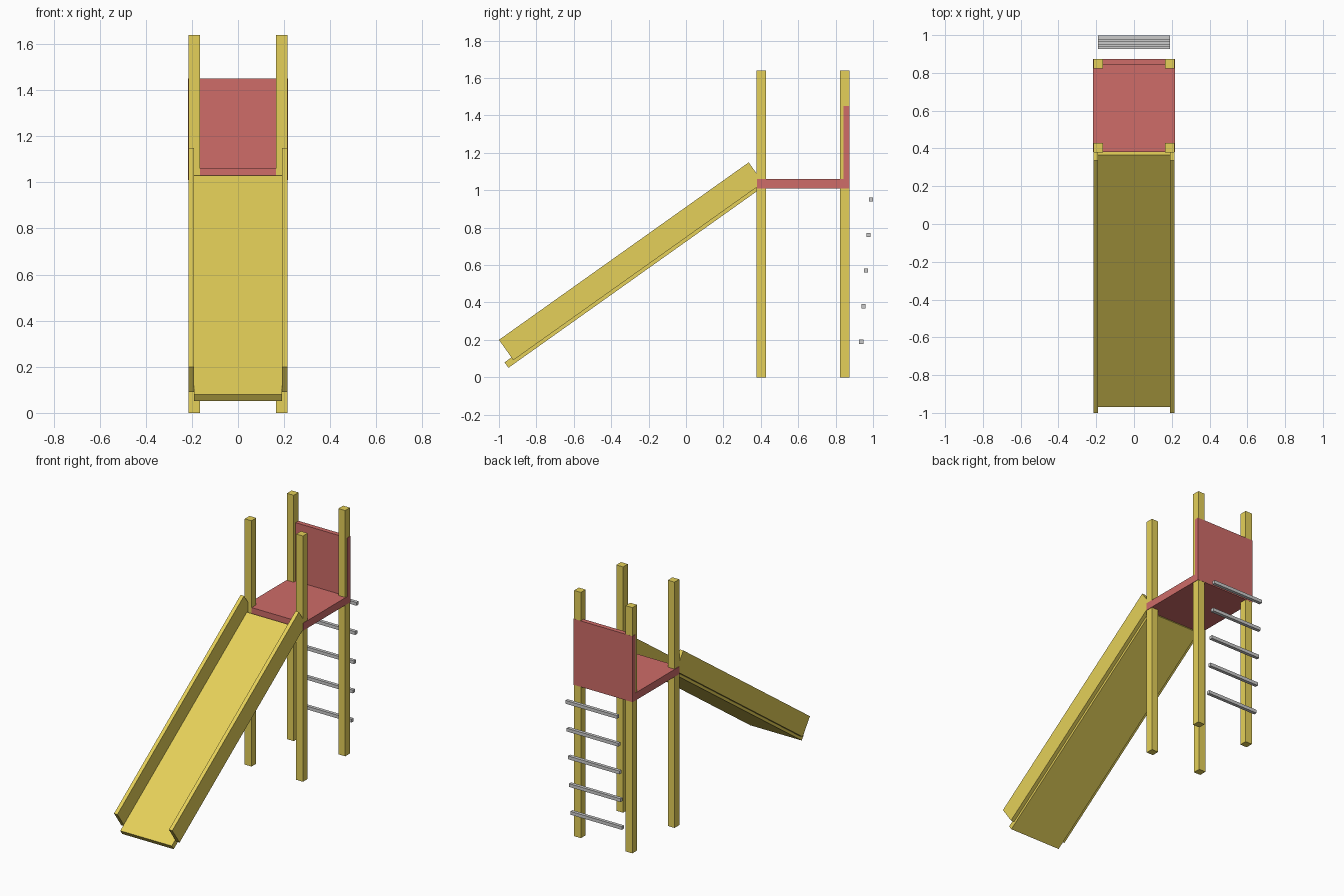
import bpy
from math import radians
from mathutils import Matrix, Vector

if "Cube" in bpy.data.objects:
    bpy.data.objects.remove(bpy.data.objects["Cube"])


def material(name, color):
    mat = bpy.data.materials.new(name)
    mat.diffuse_color = (*color, 1)
    mat.use_nodes = True
    mat.node_tree.nodes["Principled BSDF"].inputs["Base Color"].default_value = mat.diffuse_color
    return mat


yellow = material("yellow_paint", (0.78, 0.63, 0.1))
red = material("red_paint", (0.62, 0.15, 0.14))


def box(name, lo, hi, mat=None):
    """Box spanning two opposite corners."""
    lo, hi = Vector(lo), Vector(hi)
    bpy.ops.mesh.primitive_cube_add(size=1)
    ob = bpy.context.object
    ob.name = name
    ob.data.transform(Matrix.Translation((lo + hi) / 2) @ Matrix.Diagonal((*(hi - lo), 1)))
    if mat:
        ob.data.materials.append(mat)
    return ob


def sloped(name, x0, x1, height, top_corner, mat):
    """Box along the slide slope; its lower top edge sits at top_corner (y, z)."""
    ob = box(name, (x0, 0, -height), (x1, 1.638, 0), mat)
    ob.data.transform(Matrix.Translation((0, *top_corner)) @ Matrix.Rotation(radians(35.4), 4, 'X'))


# Corner posts
for side, sx in (("left", -0.19), ("right", 0.19)):
    for end, y in (("front", 0.403), ("back", 0.848)):
        box(f"{end}_{side}_post", (sx - 0.025, y - 0.025, 0), (sx + 0.025, y + 0.025, 1.64), yellow)

# Platform and back panel
box("platform", (-0.218, 0.38, 1.01), (0.218, 0.874, 1.06), red)
box("back_panel", (-0.218, 0.843, 1.01), (0.218, 0.874, 1.45), red)

# Slide bed and side rails
sloped("slide_bed", -0.19, 0.19, 0.036, (-0.97, 0.08), yellow)
sloped("left_slide_rail", -0.215, -0.19, 0.133, (-1.0, 0.2), yellow)
sloped("right_slide_rail", 0.19, 0.215, 0.133, (-1.0, 0.2), yellow)

# Ladder rungs
for i in range(5):
    y, z = 0.937 + 0.0128 * i, 0.19 * (i + 1)
    box(f"ladder_rung_{i + 1}", (-0.19, y - 0.011, z - 0.011), (0.19, y + 0.011, z + 0.011))
